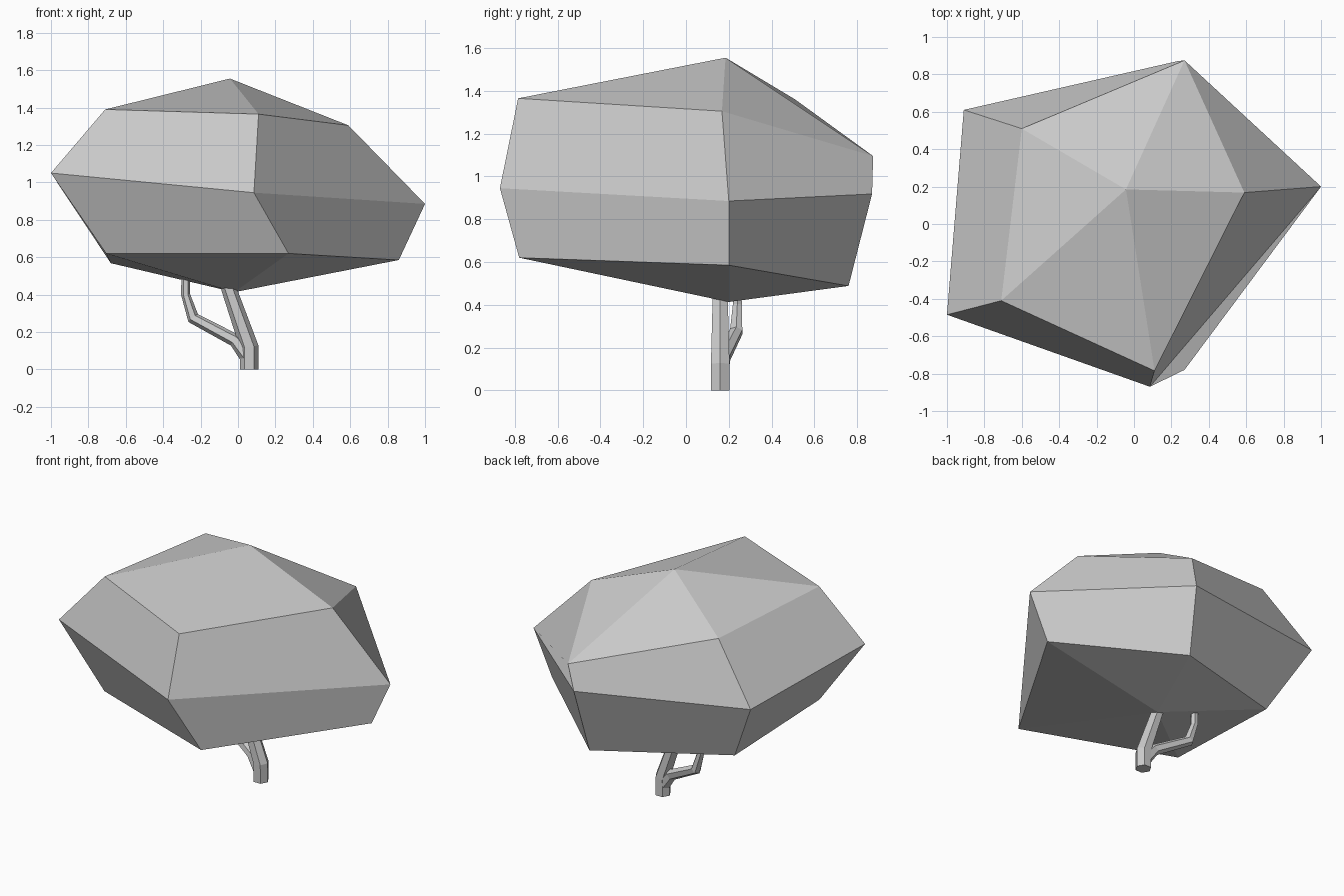
import bpy
import bmesh
import math
from mathutils import Vector

if "Cube" in bpy.data.objects:
    bpy.data.objects.remove(bpy.data.objects["Cube"])


def finish(name, bm):
    bmesh.ops.recalc_face_normals(bm, faces=bm.faces)
    mesh = bpy.data.meshes.new(name)
    bm.to_mesh(mesh)
    bm.free()
    obj = bpy.data.objects.new(name, mesh)
    bpy.context.collection.objects.link(obj)
    return obj


def bridge(bm, low, high):
    n = len(low)
    for i in range(n):
        j = (i + 1) % n
        bm.faces.new((low[i], low[j], high[j], high[i]))


def limb(name, path, radii, sides=6):
    """Tapered six-sided limb along a path, with mitred rings."""
    bm = bmesh.new()
    pts = [Vector(p) for p in path]
    rings = []
    for k, p in enumerate(pts):
        before = (p - pts[k - 1]).normalized() if k else Vector()
        after = (pts[k + 1] - p).normalized() if k < len(pts) - 1 else Vector()
        t = (before + after).normalized()
        u = Vector((0, 1, 0)).cross(t).normalized()
        v = t.cross(u)
        rings.append([bm.verts.new(p + radii[k] * (
            u * math.cos(a) + v * math.sin(a)))
            for a in (math.tau * i / sides for i in range(sides))])
    for low, high in zip(rings, rings[1:]):
        bridge(bm, low, high)
    bm.faces.new(rings[0])
    bm.faces.new(rings[-1])
    return finish(name, bm)


# Canopy: three irregular five-sided rings closed by a top and bottom point
lower = [(0.27, -0.78, 0.62), (0.86, 0.2, 0.585), (0.19, 0.76, 0.488),
         (-0.68, 0.45, 0.568), (-0.705, -0.42, 0.62)]
middle = [(0.085, -0.87, 0.945), (1.0, 0.2, 0.885), (0.23, 0.87, 0.918),
          (-0.91, 0.61, 1.0), (-1.0, -0.485, 1.05)]
upper = [(0.11, -0.785, 1.365), (0.59, 0.168, 1.305), (0.27, 0.875, 1.095),
         (-0.6, 0.51, 1.36), (-0.71, -0.41, 1.39)]
bm = bmesh.new()
rings = [[bm.verts.new(p) for p in ring] for ring in (lower, middle, upper)]
bridge(bm, rings[0], rings[1])
bridge(bm, rings[1], rings[2])
for ring, tip in ((rings[0], (-0.02, 0.2, 0.413)),
                  (rings[2], (-0.043, 0.185, 1.555))):
    point = bm.verts.new(tip)
    for i in range(5):
        bm.faces.new((ring[i], ring[(i + 1) % 5], point))
finish("canopy", bm)

# Trunk: short upright base, then leaning into the canopy
limb("trunk",
     [(0.06, 0.16, 0), (0.06, 0.16, 0.12), (-0.045, 0.16, 0.42),
      (-0.07, 0.16, 0.5)],
     [0.05, 0.05, 0.041, 0.039])

# Side branch: leaves the trunk near its base and turns up into the canopy
limb("side_branch",
     [(0.06, 0.16, 0.06), (-0.015, 0.175, 0.155), (-0.24, 0.235, 0.275),
      (-0.28, 0.24, 0.4), (-0.28, 0.24, 0.53)],
     [0.045, 0.036, 0.033, 0.024, 0.023])
